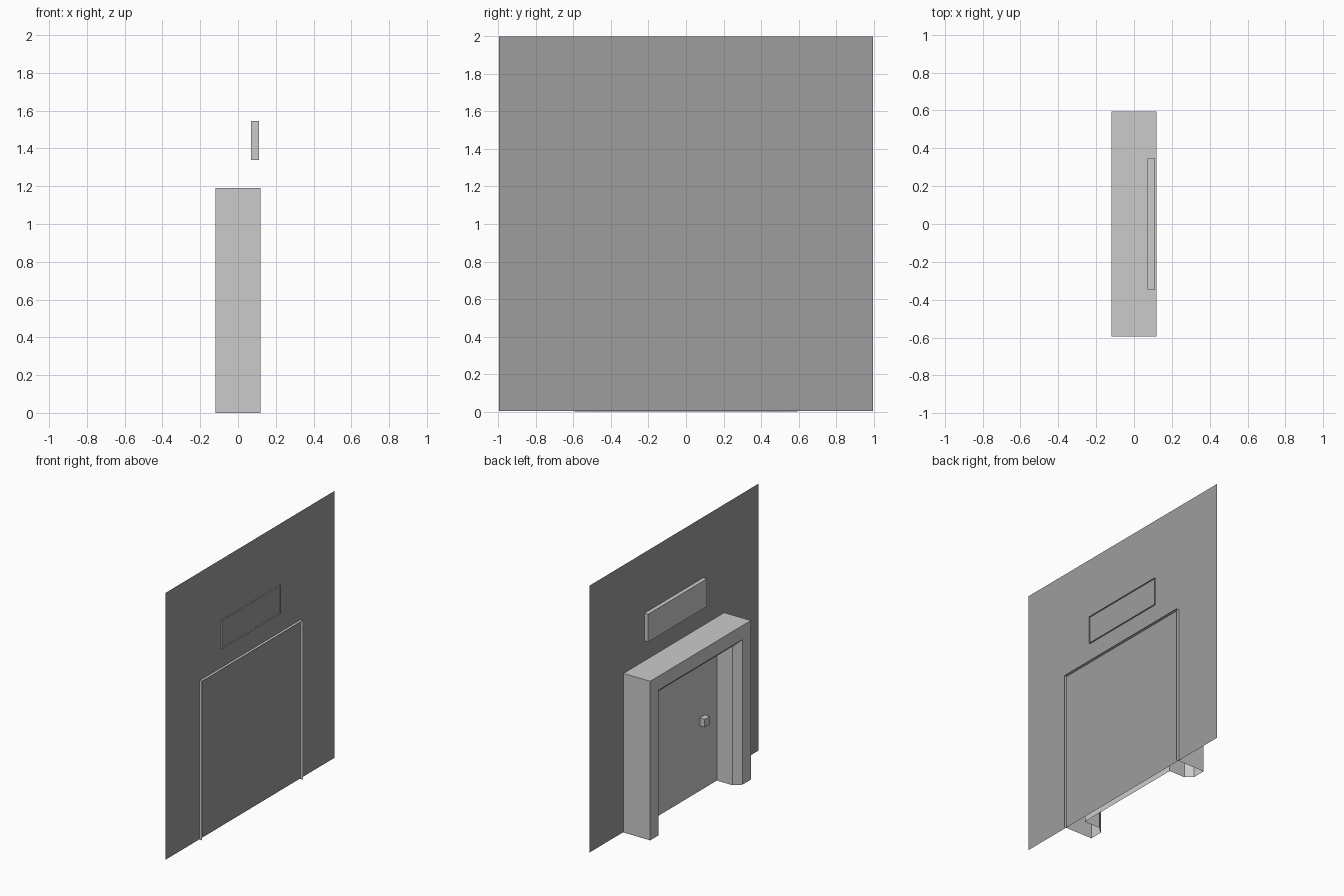
import bpy, bmesh

if "Cube" in bpy.data.objects:
    bpy.data.objects.remove(bpy.data.objects["Cube"])


def finish(name, bm):
    bmesh.ops.recalc_face_normals(bm, faces=bm.faces)
    mesh = bpy.data.meshes.new(name)
    bm.to_mesh(mesh)
    bm.free()
    obj = bpy.data.objects.new(name, mesh)
    bpy.context.collection.objects.link(obj)
    return obj


def open_box(name, lo, hi):
    """Box whose hidden +x side, towards the wall, is left open."""
    bm = bmesh.new()
    bmesh.ops.create_cube(bm, size=1)
    back = [f for f in bm.faces if f.calc_center_median().x > 0.4]
    bmesh.ops.delete(bm, geom=back, context='FACES_ONLY')
    for v in bm.verts:
        v.co = [(a + b) / 2 + c * (b - a) for a, b, c in zip(lo, hi, v.co)]
    return finish(name, bm)


# Thin, darker wall sheet running behind the doorway and the sign
WALL_X = 0.1
bm = bmesh.new()
bm.faces.new([bm.verts.new((WALL_X, y, z))
              for y, z in ((-0.997, 0.004), (-0.997, 2), (0.997, 2), (0.997, 0.004))])
wall = finish("wall", bm)
dark = bpy.data.materials.new("dark_grey")
dark.diffuse_color = (0.34, 0.34, 0.34, 1)
dark.use_nodes = True
dark.node_tree.nodes["Principled BSDF"].inputs["Base Color"].default_value = dark.diffuse_color
wall.data.materials.append(dark)

# Doorway shell, open at back and bottom: arch-shaped rings (x, half width, top)
# from the wall, round the chamfered opening, to the recessed door panel
rings = [(0.12, 0.595, 1.19), (-0.12, 0.595, 1.19), (-0.12, 0.495, 1.085),
         (-0.07, 0.45, 1.038), (0.06, 0.45, 1.038)]
bm = bmesh.new()
loops = [[bm.verts.new((x, y, z)) for y, z in ((-w, 0), (-w, t), (w, t), (w, 0))]
         for x, w, t in rings]
for a, b in zip(loops, loops[1:]):
    for i in range(3):
        bm.faces.new((a[i], a[i + 1], b[i + 1], b[i]))
bm.faces.new(loops[-1])
finish("door_frame_and_panel", bm)

# Door knob and the sign plate above the door
open_box("door_knob", (0.02, -0.31, 0.485), (0.06, -0.25, 0.545))
open_box("sign_plate", (0.07, -0.347, 1.338), (0.11, 0.347, 1.546))
